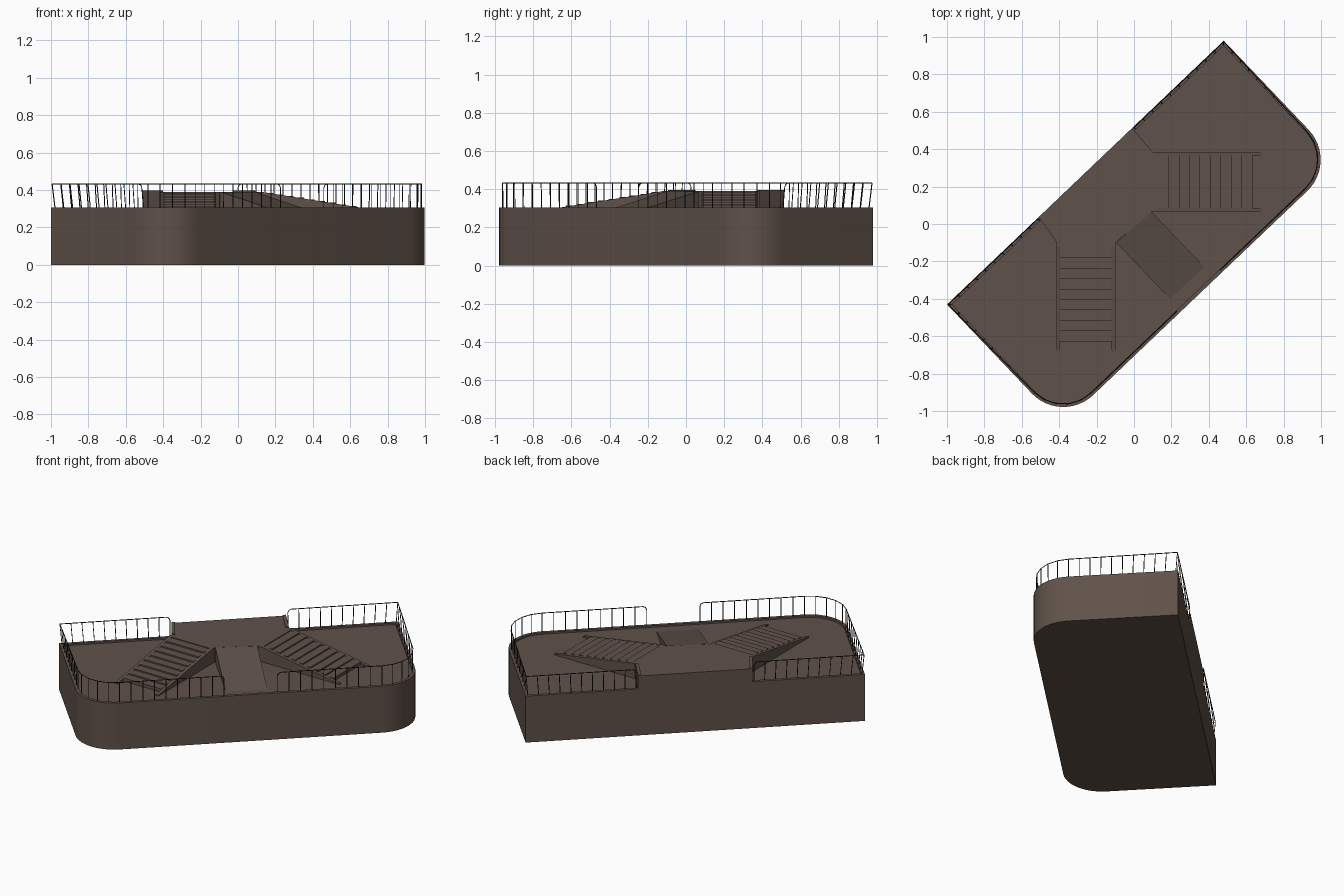
import bpy, bmesh, math
from mathutils import Vector

if "Cube" in bpy.data.objects:
    bpy.data.objects.remove(bpy.data.objects["Cube"])

# plan frame: s runs along the long back edge, t from the back edge to the front
U = Vector((0.724, 0.690, 0)).normalized()
N = Vector((U.y, -U.x, 0))
M = Vector((-0.26, 0.275, 0))
L, W, R = 1.022, 0.89, 0.232
FLOOR, CURB, DECK, RAIL = 0.294, 0.305, 0.39, 0.435


def P(s, t, z=0.0):
    return M + U * s + N * t + Vector((0, 0, z))


def material(name, col):
    m = bpy.data.materials.new(name)
    m.diffuse_color = (*col, 1)
    m.use_nodes = True
    m.node_tree.nodes["Principled BSDF"].inputs["Base Color"].default_value = m.diffuse_color
    return m


brown = material("brown_stone", (0.115, 0.083, 0.067))
dark = material("dark_metal", (0.02, 0.018, 0.016))


def finish(name, bm, smooth=False):
    bmesh.ops.recalc_face_normals(bm, faces=bm.faces)
    me = bpy.data.meshes.new(name)
    bm.to_mesh(me)
    bm.free()
    me.materials.append(brown)
    ob = bpy.data.objects.new(name, me)
    bpy.context.collection.objects.link(ob)
    if smooth:
        bpy.ops.object.select_all(action='DESELECT')
        ob.select_set(True)
        bpy.context.view_layer.objects.active = ob
        bpy.ops.object.shade_smooth_by_angle(angle=math.radians(30))
    return ob


def sweep(name, pts, vec, smooth=False):
    """Extrude a flat polygon of 3D points along vec."""
    bm = bmesh.new()
    f = bm.faces.new([bm.verts.new(p) for p in pts])
    ex = bmesh.ops.extrude_face_region(bm, geom=[f], use_keep_orig=True)
    vs = [g for g in ex["geom"] if isinstance(g, bmesh.types.BMVert)]
    bmesh.ops.translate(bm, verts=vs, vec=vec)
    return finish(name, bm, smooth)


def corner(d, steps):
    """Rounded front corner (positive s), inset by d."""
    r = R - d
    return [(L - R + r * math.cos(a), W - R + r * math.sin(a))
            for a in (math.pi / 2 * i / steps for i in range(steps + 1))]


def outline(d=0.0):
    arc = corner(d, 12)
    half = [(L - d, d)] + arc
    return half + [(-s, t) for s, t in reversed(half)]


UP = Vector((0, 0, 1))

# base block
sweep("base", [P(s, t) for s, t in outline()], UP * FLOOR, True)

# raised curb around the edge
bm = bmesh.new()
rings = [[bm.verts.new(P(s, t, z)) for s, t in outline(d)]
         for d, z in ((0, FLOOR), (0, CURB), (0.02, CURB), (0.02, FLOOR))]
n = len(rings[0])
for a, b in zip(rings, rings[1:]):
    for i in range(n):
        j = (i + 1) % n
        bm.faces.new((a[i], a[j], b[j], b[i]))
finish("curb", bm, True)

# landing between the stairs
plan = [(-0.51, 0.037), (-0.01, 0.513), (0.10, 0.385), (0.10, 0.07),
        (-0.10, -0.10), (-0.415, -0.095)]
sb = 0.345
pts = [P(-sb, 0), P(sb, 0)] + [Vector((x, y, 0)) for x, y in plan[2:]]
sweep("landing", [p + UP * FLOOR for p in pts], UP * (DECK - FLOOR))

# low parapets on the two slanted landing sides
for side, a, b in (("left", pts[0], pts[5]), ("right", pts[1], pts[2])):
    off = U * (0.02 if side == "left" else -0.02)
    sweep("parapet_" + side, [p + UP * FLOOR for p in (a, b, b + off, a + off)],
          UP * (DECK + 0.006 - FLOOR))

# front ramp
a, b = Vector((-0.095, -0.10, 0)), Vector((0.09, 0.07, 0))
sweep("ramp", [a + UP * FLOOR, a + UP * DECK, a + N * 0.415 + UP * FLOOR], b - a)


# stairs: origin, run direction, width direction
def stairs(name, o, run, across, width):
    def Q(s, z, w=0.0):
        return o + run * s + across * w + UP * z
    prof = [(0, FLOOR), (0, DECK), (0.03, DECK)]
    pitch, count = 0.056, 9
    for k in range(count):
        z = 0.385 - 0.0088 * k
        prof += [(0.03 + pitch * k, z), (0.03 + pitch * (k + 1), z)]
    prof.append((0.03 + pitch * count, FLOOR))
    sweep(name + "_steps", [Q(s, z, 0.02) for s, z in prof], across * (width - 0.04))
    for i, w in enumerate((0, width - 0.02)):
        side = [(0, FLOOR), (0, DECK), (0.025, DECK), (0.59, FLOOR + 0.006), (0.59, FLOOR)]
        sweep(f"{name}_stringer_{i}", [Q(s, z, w) for s, z in side], across * 0.02)


X, Y = Vector((1, 0, 0)), Vector((0, 1, 0))
stairs("right_stair", Vector((0.10, 0.065, 0)), X, Y, 0.32)
stairs("left_stair", Vector((-0.415, -0.095, 0)), -Y, X, 0.315)


# railings: one half path, mirrored
def rail_path(d):
    def line(p, q, k):
        return [(p[0] + (q[0] - p[0]) * i / k, p[1] + (q[1] - p[1]) * i / k) for i in range(k)]
    arc = corner(d, 5)
    return (line((0.355, d), (L - d, d), 10) + line((L - d, d), arc[0], 10)
            + arc[:-1] + line(arc[-1], (0.16, W - d), 9) + [(0.16, W - d)])


for side, sg in (("right", 1), ("left", -1)):
    low = [P(sg * s, t, FLOOR) for s, t in rail_path(0.016)]
    # the rail leans slightly outward toward the back corners
    top = []
    for (s0, t0), (s1, t1) in zip(rail_path(0.004), rail_path(0.016)):
        f = t1 / W
        top.append(P(sg * (s0 + (s1 - s0) * f), t0 + (t1 - t0) * f, RAIL - 0.003))
    cu = bpy.data.curves.new("railing_" + side, 'CURVE')
    cu.dimensions = '3D'
    cu.bevel_depth = 0.0028
    cu.bevel_resolution = 0
    cu.use_fill_caps = True

    def spline(ps):
        sp = cu.splines.new('POLY')
        sp.points.add(len(ps) - 1)
        for q, p in zip(sp.points, ps):
            q.co = (*p, 1)

    # top rail with rounded ends running down into the end posts
    def end(i, j):
        c, along = top[i], (top[j] - top[i]).normalized()
        return [low[i], c - UP * 0.022, c - UP * 0.007 + along * 0.007, c + along * 0.022]
    spline(end(0, 1) + top[1:-1] + end(-1, -2)[::-1])
    for a, b in list(zip(low, top))[1:-1]:
        spline([a, b])
    cu.materials.append(dark)
    bpy.context.collection.objects.link(bpy.data.objects.new("railing_" + side, cu))
